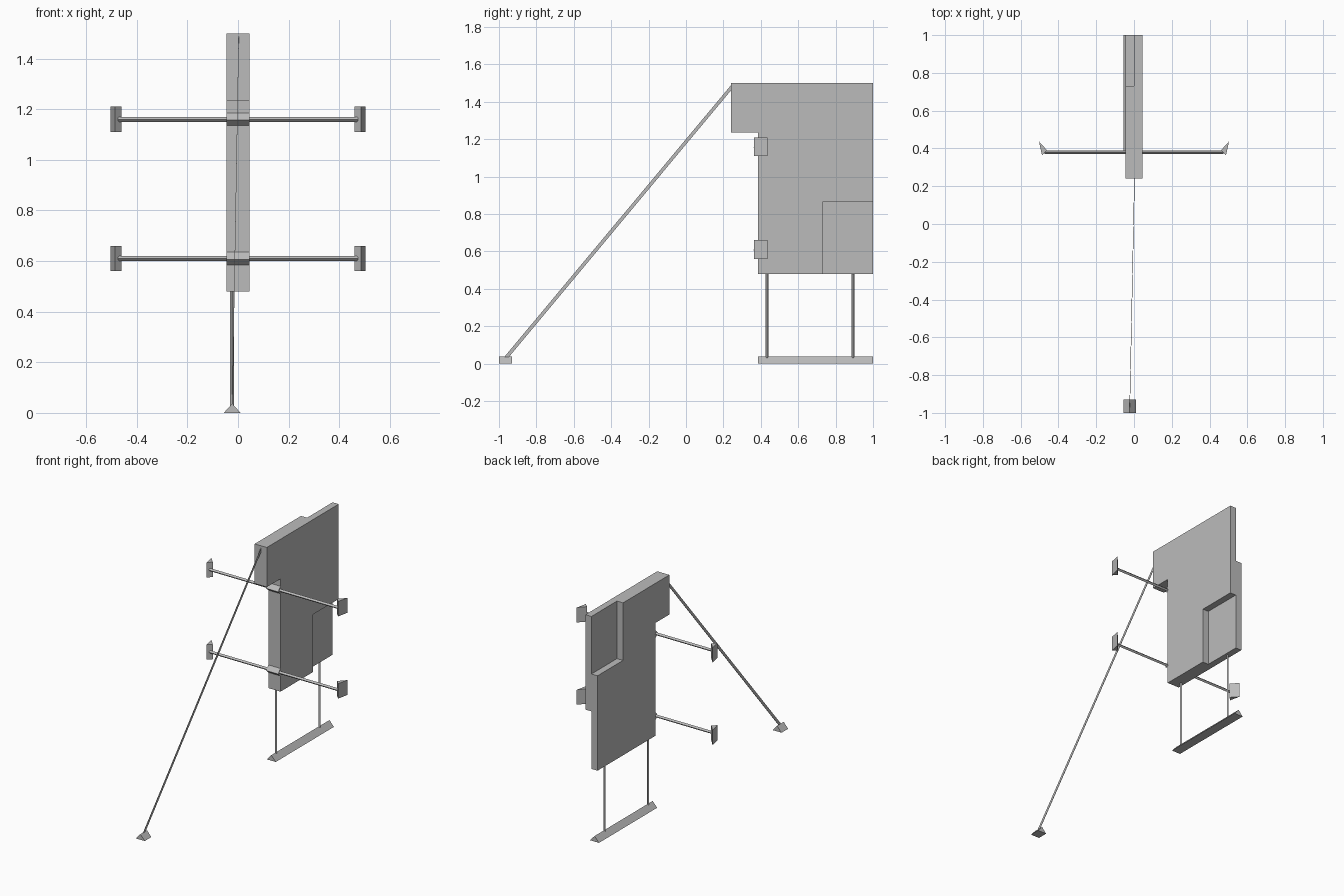
import bpy
import bmesh
from mathutils import Vector

cube = bpy.data.objects.get("Cube")
if cube:
    bpy.data.objects.remove(cube, do_unlink=True)

grey = bpy.data.materials.new("plain grey")
grey.use_nodes = True
colour = (0.5, 0.5, 0.5, 1)
grey.diffuse_color = colour
grey.node_tree.nodes["Principled BSDF"].inputs["Base Color"].default_value = colour


def prism(name, profile, axis, start, end):
    """Extrude a 2D profile along an axis; profile uses the other two axes in order."""
    bm = bmesh.new()
    verts = []
    for point in profile:
        co = list(point)
        co.insert(axis, start)
        verts.append(bm.verts.new(co))
    face = bm.faces.new(verts)
    moved = bmesh.ops.extrude_face_region(bm, geom=[face])["geom"]
    shift = Vector((0, 0, 0))
    shift[axis] = end - start
    bmesh.ops.translate(bm, vec=shift, verts=[g for g in moved if isinstance(g, bmesh.types.BMVert)])
    bmesh.ops.recalc_face_normals(bm, faces=bm.faces)
    mesh = bpy.data.meshes.new(name)
    bm.to_mesh(mesh)
    bm.free()
    mesh.materials.append(grey)
    obj = bpy.data.objects.new(name, mesh)
    bpy.context.collection.objects.link(obj)
    return obj


def rect(a0, a1, b0, b1):
    return [(a0, b0), (a1, b0), (a1, b1), (a0, b1)]


def diamond(a, b, r):
    return [(a - r, b), (a, b - r), (a + r, b), (a, b + r)]


HALF = 0.045
BOTTOM, TOP = 0.48, 1.5
EDGE = 0.385
POST_X = -0.023

# Main panel with an overhanging upper front
panel = prism("panel", [(EDGE, BOTTOM), (1, BOTTOM), (1, TOP), (0.24, TOP),
                        (0.24, 1.235), (EDGE, 1.235)], 0, -HALF, HALF)

# Half-depth laps cut from opposite corners of the rear edge
laps = [(0, 0.1, 0.3, 0.865), (-0.1, 0, 1.115, 1.7)]
for x0, x1, z0, z1 in laps:
    cutter = prism("lap_cutter", rect(0.73, 1.2, z0, z1), 0, x0, x1)
    cutter.hide_render = True
    mod = panel.modifiers.new("lap", "BOOLEAN")
    mod.operation = "DIFFERENCE"
    mod.solver = "EXACT"
    mod.object = cutter
    bpy.context.view_layer.objects.active = panel
    bpy.ops.object.modifier_apply(modifier=mod.name)
    bpy.data.objects.remove(cutter, do_unlink=True)

# Triangular ground feet
foot = [(POST_X - 0.033, 0), (POST_X + 0.033, 0), (POST_X, 0.037)]
prism("base_foot", foot, 1, EDGE, 1)
prism("strut_foot", foot, 1, -1, -0.93)

# Posts under the panel
for name, y in (("front_post", 0.434), ("rear_post", 0.893)):
    prism(name, diamond(POST_X, y, 0.008), 2, 0.03, BOTTOM + 0.005)

# Thin flat diagonal strut, leaning slightly sideways
strut = prism("diagonal_strut", [(-0.972, 0.035), (-0.947, 0.035), (0.24, 1.46), (0.24, 1.488)],
              0, -0.001, 0.001)
for v in strut.data.vertices:
    v.co.x += POST_X + 0.026 * v.co.z / TOP

# Cross arms with a wedge at the middle and an angled pad at each end
for level, z in (("lower", 0.61), ("upper", 1.16)):
    prism(level + "_arm", diamond(0.38, z, 0.01), 0, -0.475, 0.475)
    prism(level + "_arm_wedge", [(EDGE, z - 0.025), (EDGE, z + 0.025), (0.36, z - 0.003)],
          0, -HALF, HALF)
    for side, s in (("left", 1), ("right", -1)):
        prism(f"{level}_{side}_pad", [(s * 0.503, 0.437), (s * 0.487, 0.363), (s * 0.46, 0.39)],
              2, z - 0.05, z + 0.05)
